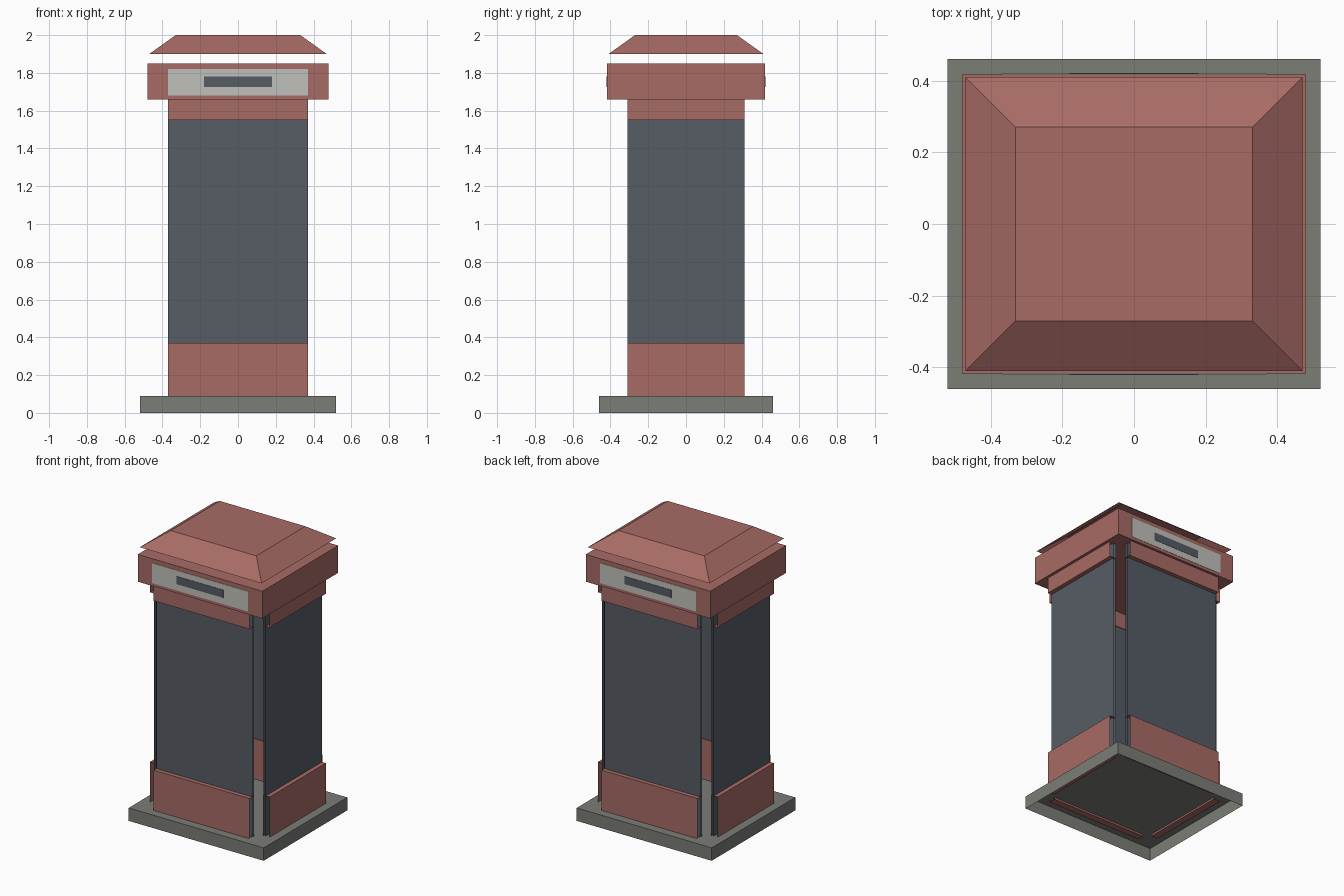
import bpy, bmesh
from mathutils import Vector, Matrix

cube = bpy.data.objects.get("Cube")
if cube:
    bpy.data.objects.remove(cube, do_unlink=True)


def material(name, rgb):
    m = bpy.data.materials.new(name)
    m.use_nodes = True
    colour = (*rgb, 1)
    m.diffuse_color = colour
    bsdf = next(n for n in m.node_tree.nodes if n.type == "BSDF_PRINCIPLED")
    bsdf.inputs["Base Color"].default_value = colour
    return m


BRICK = material("brick red", (0.39, 0.147, 0.13))
SLATE = material("dark slate", (0.093, 0.109, 0.13))
STONE = material("stone grey", (0.198, 0.205, 0.181))
PALE = material("pale grey", (0.527, 0.527, 0.503))


def box(name, mat, x, y, z, open_dirs=(), top_scale=None):
    """Box from (min, max) ranges; faces pointing along open_dirs are left out."""
    bm = bmesh.new()
    bmesh.ops.create_cube(bm, size=1)
    size = Vector((r[1] - r[0] for r in (x, y, z)))
    mid = Vector((sum(r) / 2 for r in (x, y, z)))
    bm.normal_update()
    gone = [f for f in bm.faces if any(f.normal.dot(Vector(d)) > 0.9 for d in open_dirs)]
    bmesh.ops.delete(bm, geom=gone, context="FACES_ONLY")
    for v in bm.verts:
        if top_scale and v.co.z > 0:
            v.co.x *= top_scale[0]
            v.co.y *= top_scale[1]
        v.co = Vector(a * b for a, b in zip(v.co, size)) + mid
    mesh = bpy.data.meshes.new(name)
    bm.to_mesh(mesh)
    bm.free()
    mesh.materials.append(mat)
    ob = bpy.data.objects.new(name, mesh)
    bpy.context.collection.objects.link(ob)
    return ob


def span(half):
    return (-half, half)


DOWN = (0, 0, -1)
ENDS = ((1, 0, 0), (-1, 0, 0))

# Hollow foot slab, open underneath
box("base_slab", STONE, span(0.52), span(0.46), (0, 0.09), [DOWN])

# Four separate walls, open at the corners and at their ends
walls = (("front", 0, 0.37, 0.40), ("left", 1, 0.31, 0.46),
         ("back", 2, 0.37, 0.40), ("right", 3, 0.31, 0.46))
for side, turns, half, out in walls:
    parts = (
        box(side + "_lower_trim", BRICK, span(half), (-out, 0.05 - out), (0.077, 0.37), ENDS),
        box(side + "_panel", SLATE, span(half), (0.03 - out, 0.045 - out), (0.09, 1.66), ENDS),
        box(side + "_upper_trim", BRICK, span(half), (-out, 0.05 - out), (1.55, 1.66), ENDS),
    )
    for ob in parts:
        ob.data.transform(Matrix.Rotation(turns * 1.5707963, 4, "Z"))

# Head block with a sign plate and slot on front and back
box("head_block", BRICK, span(0.48), span(0.417), (1.66, 1.85))
for side, s in (("front", -1), ("back", 1)):
    for part, mat, half, z, depth in (("sign_plate", PALE, 0.37, (1.68, 1.82), 0.419),
                                      ("sign_slot", SLATE, 0.18, (1.725, 1.78), 0.421)):
        y = sorted((s * 0.415, s * depth))
        box(side + "_" + part, mat, span(half), y, z)

# Floating hipped lid, open underneath
box("roof_lid", BRICK, span(0.47), span(0.41), (1.9, 2.0), [DOWN], (0.33 / 0.47, 0.27 / 0.41))
